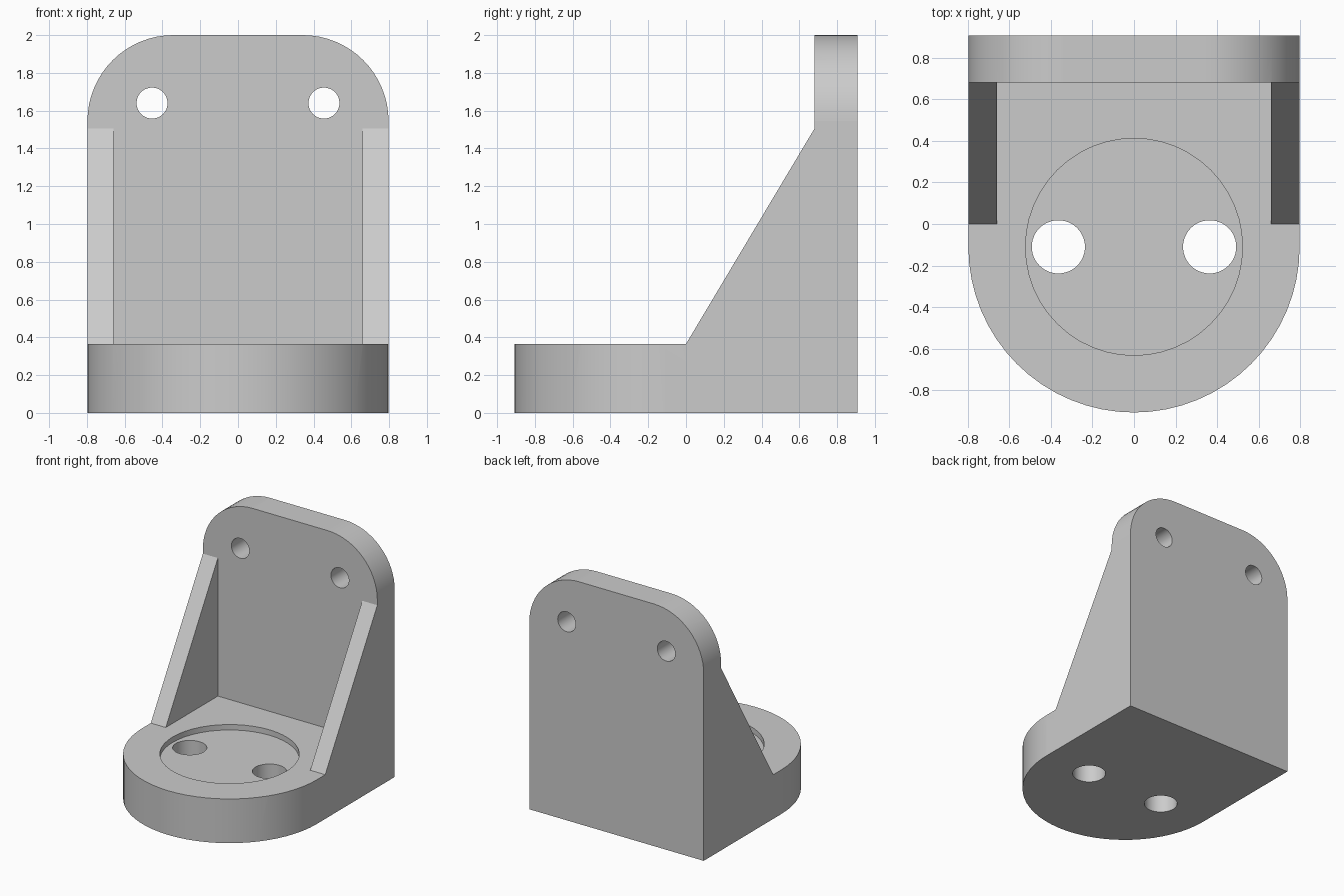
import bpy, math
from mathutils import Vector

cube = bpy.data.objects.get("Cube")
if cube:
    bpy.data.objects.remove(cube, do_unlink=True)

W, D, H = 0.797, 0.907, 2.0        # half width, half depth, height
BASE, PLATE_Y = 0.365, 0.68        # base thickness, front of the back plate
RIB_X, RIB_TOP = 0.66, 1.505       # inner side and top of the ribs
ARC_Y = W - D                      # centre of the rounded nose
CORNER = 0.455                     # radius of the upper corners

grey = bpy.data.materials.new("plain grey")
grey.use_nodes = True
colour = (0.6, 0.6, 0.6, 1)
grey.diffuse_color = colour
grey.node_tree.nodes["Principled BSDF"].inputs["Base Color"].default_value = colour


def arc(cx, cy, r, start, end, steps):
    angles = [math.radians(start + (end - start) * i / steps) for i in range(steps + 1)]
    return [(cx + r * math.cos(a), cy + r * math.sin(a)) for a in angles]


def prism(name, outline, axis, low, high):
    """Extrude a 2D outline along an axis; the outline keeps the order x, y, z."""
    n = len(outline)
    verts = []
    for level in (low, high):
        for p in outline:
            v = list(p)
            v.insert("xyz".index(axis), level)
            verts.append(v)
    faces = [list(range(n))[::-1], list(range(n, 2 * n))]
    faces += [(i, (i + 1) % n, n + (i + 1) % n, n + i) for i in range(n)]
    if axis == "y":
        faces = [list(f)[::-1] for f in faces]
    mesh = bpy.data.meshes.new(name)
    mesh.from_pydata(verts, [], faces)
    mesh.materials.append(grey)
    ob = bpy.data.objects.new(name, mesh)
    bpy.context.collection.objects.link(ob)
    return ob


def rect(x0, x1, y0, y1):
    return [(x0, y0), (x1, y0), (x1, y1), (x0, y1)]


def disc(cx, cy, r, steps=48):
    return arc(cx, cy, r, 0, 360, steps)[:-1]


# Side silhouette: base, sloping rib and upright plate
side = [(-1, 0), (D, 0), (D, H), (PLATE_Y, H), (PLATE_Y, RIB_TOP), (0, BASE), (-1, BASE)]
bracket = prism("bracket", side, "x", -1, 1)

# Plan and front outlines that trim the silhouette
plan = arc(0, ARC_Y, W, 180, 360, 32) + [(W, 1), (-W, 1)]
front = ([(-W, -1), (W, -1)] + arc(W - CORNER, H - CORNER, CORNER, 0, 90, 16)
         + arc(CORNER - W, H - CORNER, CORNER, 90, 180, 16))
tools = [
    ("INTERSECT", prism("plan_trim", plan, "z", -1, 3)),
    ("INTERSECT", prism("front_trim", front, "y", -2, 2)),
    # Space between the ribs
    ("DIFFERENCE", prism("rib_gap", rect(-RIB_X, RIB_X, -1.5, PLATE_Y), "z", BASE, 3)),
    # Shallow round recess in the base
    ("DIFFERENCE", prism("recess", disc(0, ARC_Y, 0.522), "z", BASE - 0.045, 1)),
]
# Bolt holes through the base and the upright plate
for s in (-1, 1):
    tools.append(("DIFFERENCE", prism("base_hole", disc(s * 0.364, ARC_Y, 0.128), "z", -1, 1)))
    tools.append(("DIFFERENCE", prism("plate_hole", disc(s * 0.455, 1.64, 0.082), "y", 0, 2)))

bpy.context.view_layer.objects.active = bracket
for operation, tool in tools:
    mod = bracket.modifiers.new(tool.name, "BOOLEAN")
    mod.operation, mod.solver, mod.object = operation, "EXACT", tool
    bpy.ops.object.modifier_apply(modifier=mod.name)
    bpy.data.objects.remove(tool, do_unlink=True)

# Smooth curved walls, crisp edges
for ob in bpy.context.selected_objects:
    ob.select_set(False)
bracket.select_set(True)
bpy.ops.object.shade_smooth_by_angle(angle=math.radians(30))
for face in bracket.data.polygons:
    if face.area > 0.1:
        face.use_smooth = False
